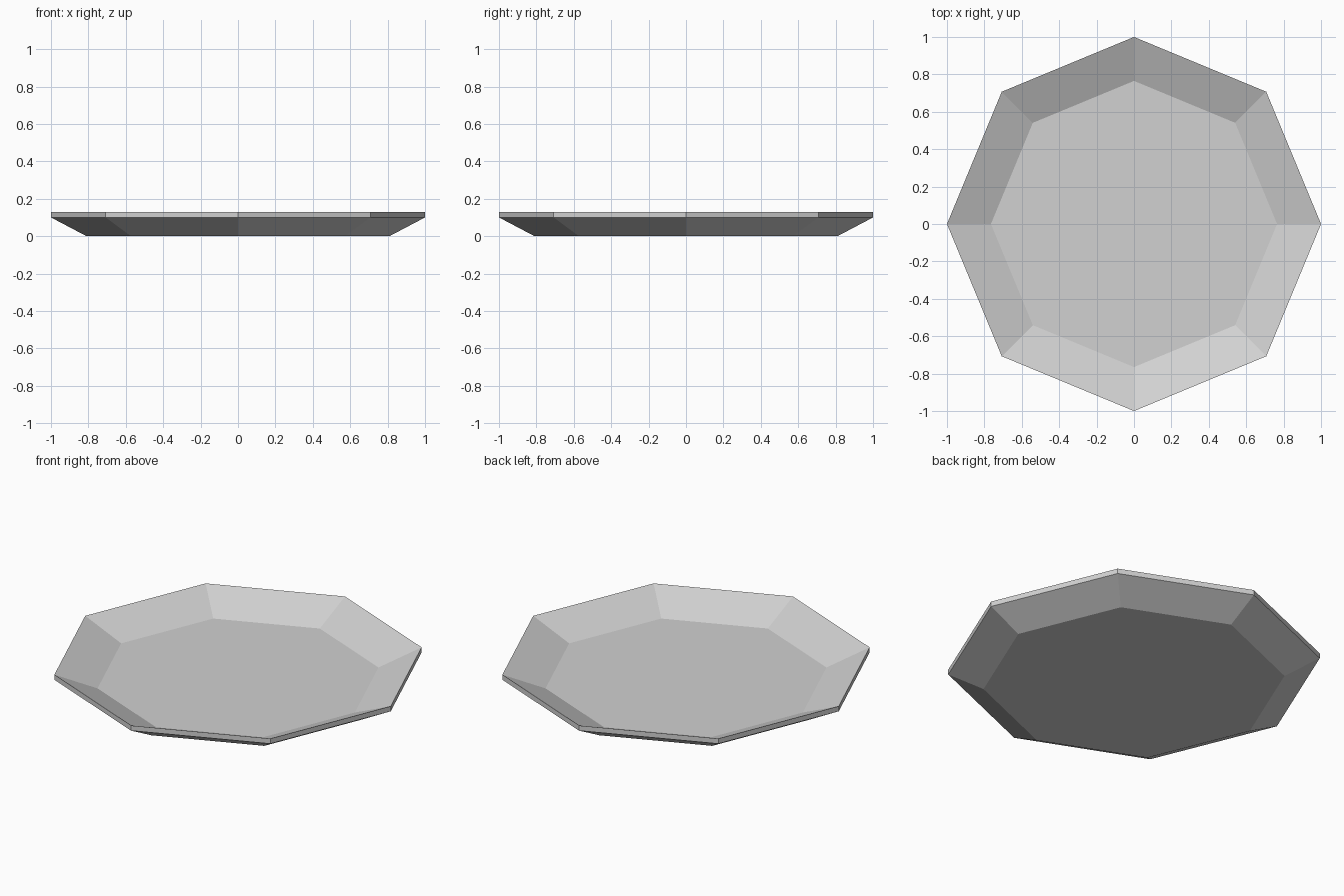
import bpy
import bmesh
from math import cos, sin, pi

cube = bpy.data.objects.get("Cube")
if cube:
    bpy.data.objects.remove(cube, do_unlink=True)

SIDES = 8

# Plate material
grey = bpy.data.materials.new("light grey")
grey.use_nodes = True
color = (0.64, 0.64, 0.64, 1.0)
grey.diffuse_color = color
grey.node_tree.nodes["Principled BSDF"].inputs["Base Color"].default_value = color

# Profile as (radius, height): base edge, rim underside, rim top, inner floor edge
profile = [(0.81, 0.0), (1.0, 0.1), (1.0, 0.13), (0.765, 0.03)]

bm = bmesh.new()
rings = [
    [bm.verts.new((r * cos(2 * pi * i / SIDES), r * sin(2 * pi * i / SIDES), z))
     for i in range(SIDES)]
    for r, z in profile
]

# Sloped underside, rim band and inner wall
for low, high in zip(rings, rings[1:]):
    for i in range(SIDES):
        j = (i + 1) % SIDES
        bm.faces.new((low[i], low[j], high[j], high[i]))

# Flat base and floor
bm.faces.new(reversed(rings[0]))
bm.faces.new(rings[-1])
bmesh.ops.recalc_face_normals(bm, faces=bm.faces)

mesh = bpy.data.meshes.new("plate")
bm.to_mesh(mesh)
bm.free()
mesh.materials.append(grey)
plate = bpy.data.objects.new("plate", mesh)
bpy.context.collection.objects.link(plate)
